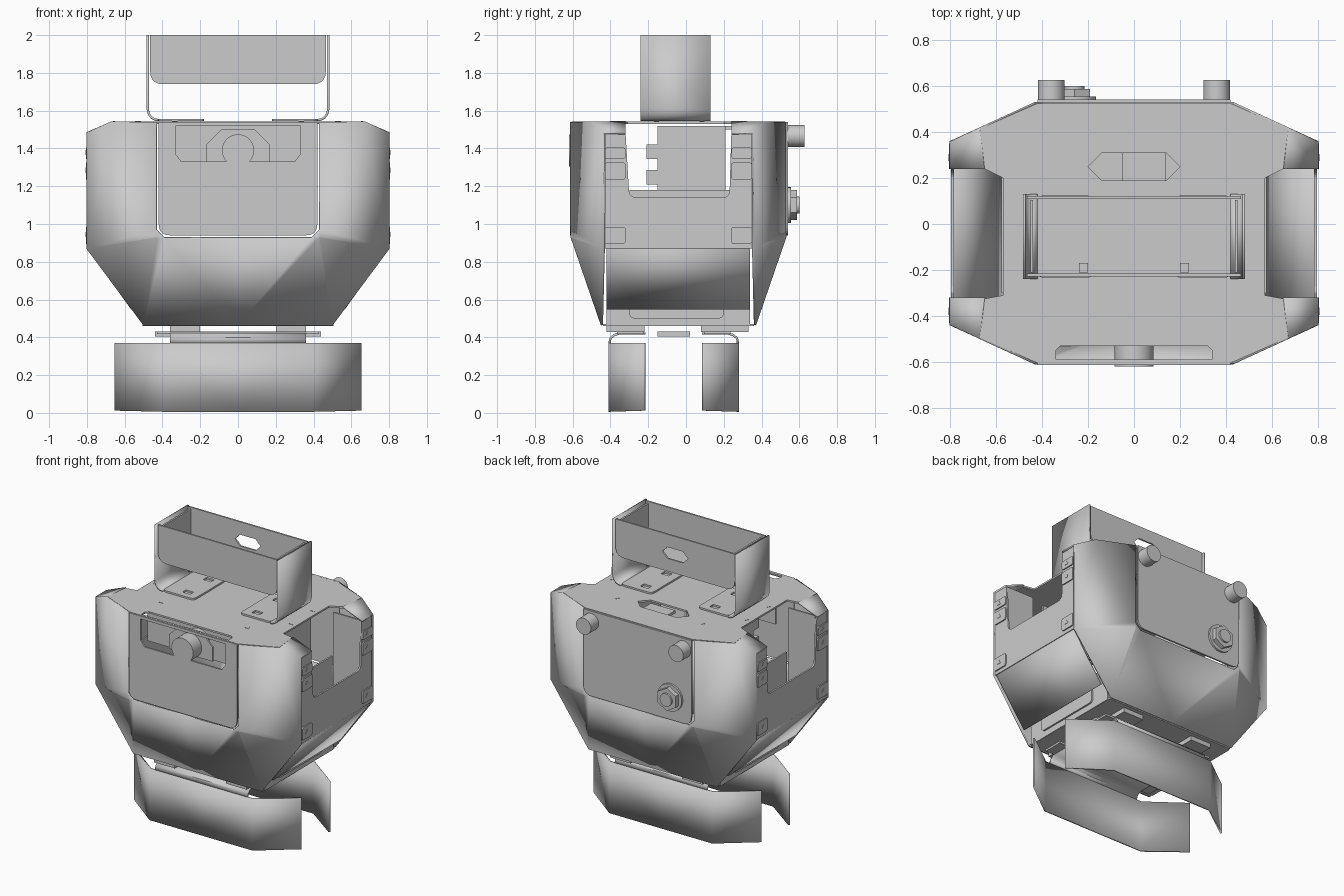
import bpy, bmesh, math
from mathutils import Matrix, Vector

cube = bpy.data.objects.get("Cube")
if cube:
    bpy.data.objects.remove(cube)

steel = bpy.data.materials.new("brushed_grey")
steel.use_nodes = True
grey = (0.6, 0.6, 0.6, 1)
steel.diffuse_color = grey
steel.node_tree.nodes["Principled BSDF"].inputs["Base Color"].default_value = grey

T = 0.012     # sheet thickness
YC = -0.04    # middle of the body, front to back
HIP = -0.065  # middle of the skirts
AXES = {
    "z": Matrix(((1, 0, 0), (0, 1, 0), (0, 0, 1))),
    "y": Matrix(((1, 0, 0), (0, 0, -1), (0, 1, 0))),
    "x": Matrix(((0, 0, 1), (1, 0, 0), (0, 1, 0))),
}


def add(name, mesh):
    ob = bpy.data.objects.new(name, mesh)
    bpy.context.collection.objects.link(ob)
    mesh.materials.clear()
    mesh.materials.append(steel)
    return ob


def rounded(points):
    """Points are (a, b) or (a, b, radius); a radius rounds that corner."""
    out = []
    for i, p in enumerate(points):
        c = Vector(p[:2])
        if len(p) == 2:
            out.append(c)
            continue
        a = c + (Vector(points[i - 1][:2]) - c).normalized() * p[2]
        b = c + (Vector(points[(i + 1) % len(points)][:2]) - c).normalized() * p[2]
        for k in range(6):
            t = k / 5
            out.append(a * (1 - t) ** 2 + c * 2 * t * (1 - t) + b * t * t)
    return out


def rect(a0, b0, a1, b1, r=None):
    pts = [(a0, b0), (a1, b0), (a1, b1), (a0, b1)]
    return [p + (r,) for p in pts] if r else pts


def plate(name, axis, at, outline, holes=(), thick=T):
    """Flat sheet across an axis, with holes."""
    cu = bpy.data.curves.new(name, "CURVE")
    cu.dimensions = "2D"
    cu.fill_mode = "BOTH"
    cu.extrude = thick / 2
    for loop in [outline, *holes]:
        pts = rounded(loop)
        sp = cu.splines.new("POLY")
        sp.points.add(len(pts) - 1)
        for q, p in zip(sp.points, pts):
            q.co = (p.x, p.y, 0, 1)
        sp.use_cyclic_u = True
    tmp = bpy.data.objects.new(name + "_outline", cu)
    bpy.context.collection.objects.link(tmp)
    dg = bpy.context.evaluated_depsgraph_get()
    mesh = bpy.data.meshes.new_from_object(tmp.evaluated_get(dg))
    bpy.data.objects.remove(tmp)
    mesh.transform(AXES[axis].to_4x4())
    ob = add(name, mesh)
    ob.location["xyz".index(axis)] = at
    return ob


def folded(name, faces, mirror=True):
    """Folded sheet from a few corner lists, mirrored left to right."""
    bm = bmesh.new()
    for f in faces:
        bm.faces.new([bm.verts.new(v) for v in f])
    bmesh.ops.remove_doubles(bm, verts=bm.verts, dist=0.001)
    bmesh.ops.recalc_face_normals(bm, faces=bm.faces)
    mesh = bpy.data.meshes.new(name)
    bm.to_mesh(mesh)
    bm.free()
    ob = add(name, mesh)
    if mirror:
        ob.modifiers.new("Mirror", "MIRROR").use_clip = True
    sol = ob.modifiers.new("Sheet", "SOLIDIFY")
    sol.thickness = T
    sol.offset = 0


def strip(path, axis, lo, hi):
    """Quads that sweep a bent profile along x or y."""
    def at(p, v):
        return (v, p[0], p[1]) if axis == "x" else (p[0], v, p[1])
    return [[at(p, lo), at(q, lo), at(q, hi), at(p, hi)] for p, q in zip(path, path[1:])]


def box(name, lo, hi):
    plate(name, "z", (lo[2] + hi[2]) / 2, rect(lo[0], lo[1], hi[0], hi[1]), thick=hi[2] - lo[2])


def rod(name, at, r, depth, axis="y", sides=32):
    bm = bmesh.new()
    bmesh.ops.create_cone(bm, cap_ends=True, segments=sides, radius1=r, radius2=r, depth=depth)
    mesh = bpy.data.meshes.new(name)
    bm.to_mesh(mesh)
    bm.free()
    mesh.transform(AXES[axis].to_4x4())
    add(name, mesh).location = at


# Front and back shells, each with a wide opening for its door
for name, s in (("front", -1), ("back", 1)):
    def pt(x, d, z):
        return (x, YC + s * d, z)
    fold, wing, foot = pt(0.43, 0.565, 0.93), pt(0.8, 0.395, 0.87), pt(0.5, 0.405, 0.465)
    inner, upper = pt(0.39, 0.565, 0.93), pt(0.43, 0.565, 0.97)
    folded(name + "_shell", [
        [pt(0, 0.565, 0.93), inner, fold, foot, pt(0, 0.405, 0.465)],
        [inner, upper, fold],
        [fold, upper, pt(0.43, 0.565, 1.54), pt(0.67, 0.455, 1.54), pt(0.8, 0.395, 1.48), wing],
        [fold, wing, foot],
        # bent-down corner of the top
        [pt(0.67, 0.455, 1.54), pt(0.8, 0.395, 1.48), pt(0.8, 0.28, 1.48), pt(0.65, 0.28, 1.54)]])

# Doors
window = [(-0.30, 1.33), (0.30, 1.33), (0.33, 1.37), (0.33, 1.52), (-0.33, 1.52), (-0.33, 1.37)]
door = [(-0.42, 0.94, 0.06), (0.42, 0.94, 0.06), (0.42, 1.54), (-0.42, 1.54)]
plate("front_door", "y", -0.607, door, [window])
plate("back_door", "y", 0.535, door)

# Camera behind the window
plate("camera_backing", "y", -0.43, rect(-0.4, 1.28, 0.4, 1.53))
plate("camera_bracket", "y", -0.52, [(-0.17, 1.32), (0.17, 1.32), (0.17, 1.42), (0.09, 1.5), (-0.09, 1.5), (-0.17, 1.42)])
rod("camera_barrel", (0, -0.52, 1.39), 0.085, 0.2)

# Top deck with arm notches, hexagonal slot and camera gap
half = [(0.42, -0.605), (0.67, -0.495), (0.65, -0.325), (0.57, -0.31),
        (0.57, 0.2), (0.65, 0.24), (0.67, 0.415), (0.42, 0.525)]
deck = half + [(-x, y) for x, y in reversed(half)]
slot = [(-0.2, 0.25), (-0.14, 0.19), (0.14, 0.19), (0.2, 0.25), (0.14, 0.31), (-0.14, 0.31)]
gap = [(-0.34, -0.59), (0.34, -0.59), (0.34, -0.55), (0.32, -0.53), (-0.32, -0.53), (-0.34, -0.55)]
plate("top_deck", "z", 1.536, deck, [slot, gap])
box("slot_cover", (-0.05, 0.19, 1.5), (0.14, 0.31, 1.52))

# Bottom deck, open in the middle
plate("bottom_deck", "z", 0.465, rect(-0.5, -0.44, 0.5, 0.36),
      [rect(-0.42, -0.21, 0.42, 0.14, 0.05)])

for side, s in (("left", 1), ("right", -1)):
    # Side panel with arm opening, sloped panel below it, and the foot wall
    plate(side + "_side_panel", "x", s * 0.79,
          [(-0.43, 0.87), (0.35, 0.87), (0.35, 1.48), (0.24, 1.48), (0.23, 1.14, 0.04),
           (-0.3, 1.14, 0.04), (-0.32, 1.48), (-0.43, 1.48)])
    folded(side + "_side_slope", strip([(s * 0.79, 0.87), (s * 0.56, 0.55)], "y", -0.42, 0.34), mirror=False)
    plate(side + "_foot_wall", "x", s * 0.5, rect(-0.42, 0.46, 0.34, 0.6))
    plate(side + "_foot_tab", "x", s * 0.515, rect(-0.3, 0.5, 0.2, 0.6, 0.03))
    # Arm bay walls and motor mount
    plate(side + "_bay_wall", "x", s * 0.57, rect(-0.3, 0.62, 0.23, 1.18))
    for end, y in (("front", -0.33), ("back", 0.25)):
        lo, hi = sorted((s * 0.57, s * 0.78))
        plate(side + "_bay_" + end, "y", y, rect(lo, 0.9, hi, 1.48))
    lo, hi = sorted((s * 0.3, s * 0.42))
    box(side + "_motor", (lo, -0.15, 1.18), (hi, 0.21, 1.52))
    for z in (1.25, 1.385):
        box(side + "_motor_lug", (lo, -0.21, z - 0.04), (hi, -0.15, z + 0.035))
    # Screwed corner tabs
    for y in (-0.38, 0.29):
        for z, h in ((0.94, 0.045), (1.28, 0.045), (1.375, 0.03)):
            plate(side + "_tab", "x", s * 0.8, rect(y - 0.05, z - h, y + 0.06, z + h, 0.015), thick=0.009)
            rod(side + "_tab_screw", (s * 0.802, y, z), 0.018, 0.01, "x", 3)
    # Deck screws
    for x, y in ((0.335, 0.29), (0.335, -0.37), (0.53, 0.08), (0.53, -0.16)):
        rod("deck_screw", (s * x, y, 1.54), 0.018, 0.008, "z", 3)

    # Neck bracket: bent upright and a rounded foot with holes
    folded(side + "_neck_bracket", strip([(s * x, z) for x, z in (
        (0.478, 2), (0.478, 1.61), (0.475, 1.592), (0.468, 1.575), (0.455, 1.561),
        (0.438, 1.553), (0.42, 1.55))], "y", -0.24, 0.13), mirror=False)
    lo, hi = sorted((s * 0.18, s * 0.42))
    plate(side + "_neck_foot", "z", 1.55, rect(lo, -0.235, hi, 0.125, 0.03),
          [rect(s * 0.27 - 0.03, y - 0.02, s * 0.27 + 0.03, y + 0.02) for y in (-0.17, 0.06)])
    plate(side + "_neck_end", "x", s * 0.445, rect(-0.21, 1.8, 0.105, 1.99))
    # Back door knob
    rod(side + "_knob", (s * 0.36, 0.582, 1.465), 0.058, 0.09)
    # Hip spacers
    for y0, y1 in ((-0.42, -0.22), (0.08, 0.33)):
        lo, hi = sorted((s * 0.2, s * 0.36))
        box(side + "_hip_spacer", (lo, y0, 0.428), (hi, y1, 0.465))

# Hexagonal port on the back door
rod("port_washer", (-0.26, 0.545, 1.1), 0.095, 0.02)
rod("port_nut", (-0.26, 0.567, 1.1), 0.08, 0.04, sides=6)
rod("port_cap", (-0.26, 0.59, 1.1), 0.045, 0.02)

# Neck box: two long plates and a floor between the brackets
neck = [(-0.465, 1.74, 0.07), (0.465, 1.74, 0.07), (0.465, 2), (-0.465, 2)]
hexhole = [(-0.1, 1.87), (-0.06, 1.83), (0.06, 1.83), (0.1, 1.87), (0.06, 1.91), (-0.06, 1.91)]
plate("neck_front", "y", -0.222, neck)
plate("neck_back", "y", 0.115, neck, [hexhole])
plate("neck_floor", "z", 1.752, rect(-0.42, -0.22, 0.42, 0.115))
for x in (-0.22, 0.22):
    box("neck_clip", (x - 0.02, -0.21, 1.745), (x + 0.02, -0.17, 1.77))

# Hip cross plate and skirts
box("hip_plate", (-0.44, -0.15, 0.405), (0.44, 0.02, 0.43))
for name, s in (("front", -1), ("back", 1)):
    def hp(d):
        return HIP + s * d
    folded(name + "_skirt", [
        [(0, hp(0.34), 0.006), (0.4, hp(0.34), 0.006), (0.4, hp(0.34), 0.37), (0, hp(0.34), 0.37)],
        [(0.4, hp(0.34), 0.006), (0.65, hp(0.155), 0.012), (0.65, hp(0.155), 0.37), (0.4, hp(0.34), 0.37)]])
    folded(name + "_skirt_flange", strip([(hp(d), z) for d, z in (
        (0.34, 0.37), (0.335, 0.395), (0.315, 0.412), (0.29, 0.42), (0.15, 0.42))], "x", 0, 0.36))
    lo, hi = sorted((hp(0.16), hp(0.3)))
    box(name + "_hip_bar", (-0.43, lo, 0.418), (0.43, hi, 0.432))

# Smooth the cylinders, keep the folds sharp
bpy.ops.object.select_all(action="DESELECT")
for ob in bpy.context.collection.objects:
    if ob.type == "MESH" and steel.name in ob.data.materials:
        ob.select_set(True)
        bpy.context.view_layer.objects.active = ob
bpy.ops.object.shade_smooth_by_angle(angle=math.radians(14))
